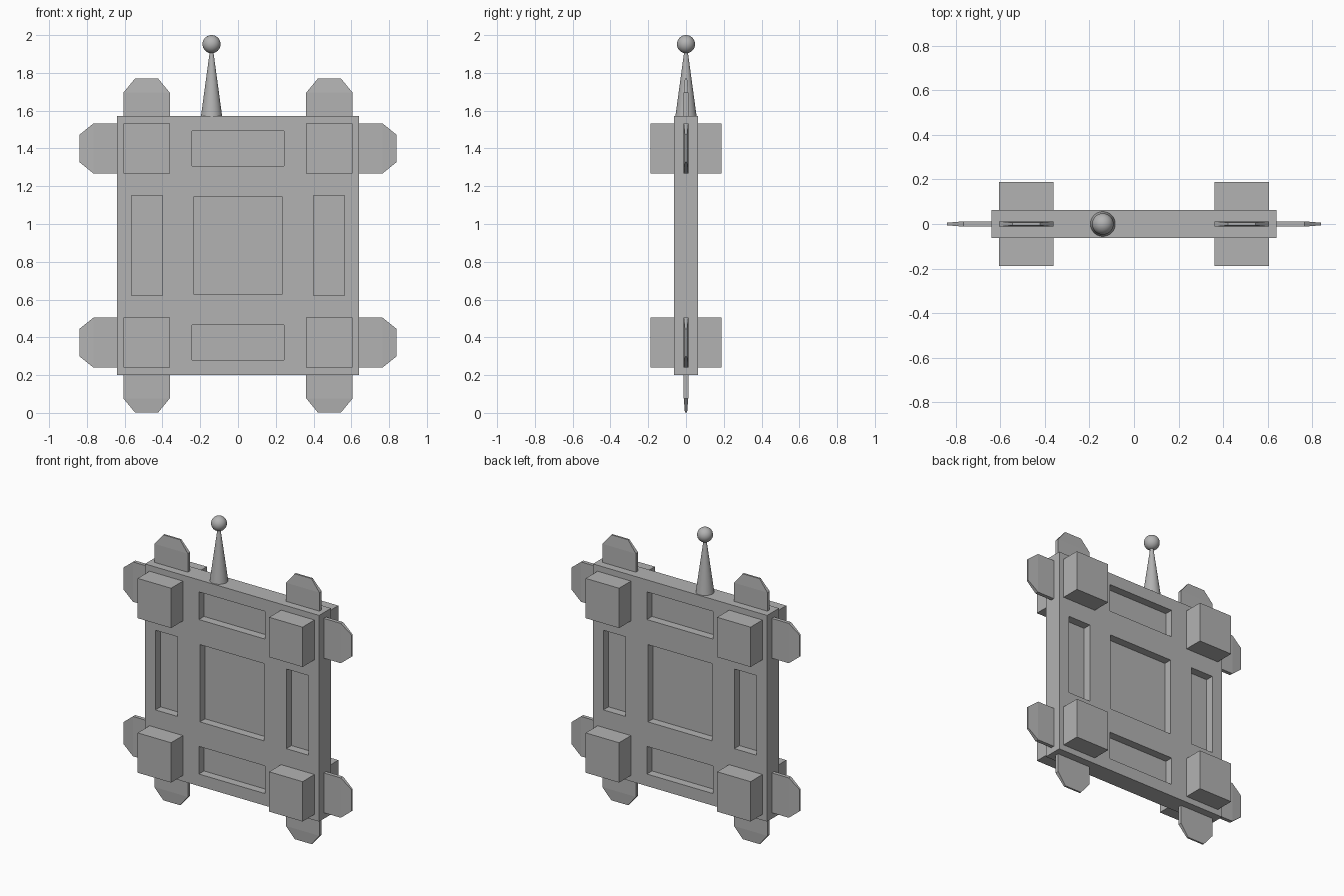
import bpy
import bmesh
import math
from mathutils import Matrix, Vector

cube = bpy.data.objects.get("Cube")
if cube:
    bpy.data.objects.remove(cube)

grey = bpy.data.materials.new("matte_grey")
grey.use_nodes = True
grey.diffuse_color = (0.45, 0.45, 0.45, 1)
bsdf = next(n for n in grey.node_tree.nodes if n.type == "BSDF_PRINCIPLED")
bsdf.inputs["Base Color"].default_value = grey.diffuse_color
bsdf.inputs["Roughness"].default_value = 0.7


def finish(name, bm):
    bmesh.ops.recalc_face_normals(bm, faces=bm.faces)
    mesh = bpy.data.meshes.new(name)
    bm.to_mesh(mesh)
    bm.free()
    mesh.materials.append(grey)
    obj = bpy.data.objects.new(name, mesh)
    bpy.context.collection.objects.link(obj)
    return obj


def add_box(bm, centre, size):
    matrix = Matrix.Translation(centre) @ Matrix.Diagonal((*size, 1))
    bmesh.ops.create_cube(bm, size=1, matrix=matrix)


def box(name, centre, size):
    bm = bmesh.new()
    add_box(bm, centre, size)
    return finish(name, bm)


def tab(name, base, out, across, half_width, tip_half_width, length):
    """Thin plate whose tip narrows in width and thickness."""
    bm = bmesh.new()
    rings = []
    sections = [(-0.02, half_width, 0.012),
                (length - 0.074, half_width, 0.012),
                (length, tip_half_width, 0.006)]
    for dist, w, t in sections:
        rings.append([bm.verts.new(base + out * dist + across * (w * a) + Vector((0, t * b, 0)))
                      for a, b in ((-1, -1), (1, -1), (1, 1), (-1, 1))])
    for lower, upper in zip(rings, rings[1:]):
        for i in range(4):
            j = (i + 1) % 4
            bm.faces.new((lower[i], lower[j], upper[j], upper[i]))
    bm.faces.new(rings[0])
    bm.faces.new(rings[-1])
    return finish(name, bm)


# Panel with five recesses on both faces
HALF_X, HALF_Y, BOTTOM, TOP = 0.641, 0.063, 0.2, 1.572
MID = (BOTTOM + TOP) / 2
panel = box("panel", (0, 0, MID), (HALF_X * 2, HALF_Y * 2, TOP - BOTTOM))

recesses = [(0, MID, 0.472, 0.514),
            (0, 1.4, 0.487, 0.184), (0, 0.372, 0.487, 0.184),
            (-0.482, MID, 0.164, 0.53), (0.482, MID, 0.164, 0.53)]
DEPTH = 0.054
bm = bmesh.new()
for x, z, w, h in recesses:
    for side in (-1, 1):
        add_box(bm, (x, side * HALF_Y, z), (w, DEPTH * 2, h))
cutter = finish("recess_cutter", bm)
cutter.hide_render = True

cut = panel.modifiers.new("recesses", "BOOLEAN")
cut.operation = "DIFFERENCE"
cut.solver = "EXACT"
cut.object = cutter
bpy.context.view_layer.objects.active = panel
bpy.ops.object.modifier_apply(modifier=cut.name)
bpy.data.objects.remove(cutter)

# Corner blocks, each with one upright tab and one sideways tab
X, Z = Vector((1, 0, 0)), Vector((0, 0, 1))
for sx, side in ((-1, "right"), (1, "left")):
    for sz, level in ((-1, "lower"), (1, "upper")):
        x, z = sx * 0.484, MID + sz * 0.514
        corner = level + "_" + side
        box(corner + "_block", (x, 0, z), (0.246, 0.376, 0.265))
        edge = TOP if sz > 0 else BOTTOM
        tab(corner + "_upright_tab", Vector((x, 0, edge)), Z * sz, X, 0.123, 0.062, 0.197)
        tab(corner + "_side_tab", Vector((sx * HALF_X, 0, z)), X * sx, Z, 0.1325, 0.073, 0.198)

# Antenna: tapered mast and ball
AX = -0.14
bm = bmesh.new()
bmesh.ops.create_cone(bm, cap_ends=True, segments=32, radius1=0.056, radius2=0.003,
                      depth=0.39, matrix=Matrix.Translation((AX, 0, TOP + 0.194)))
mast = finish("antenna_mast", bm)
bm = bmesh.new()
bmesh.ops.create_uvsphere(bm, u_segments=32, v_segments=16, radius=0.048,
                          matrix=Matrix.Translation((AX, 0, 1.952)))
ball = finish("antenna_ball", bm)

bpy.ops.object.select_all(action="DESELECT")
for obj in (mast, ball):
    obj.select_set(True)
bpy.context.view_layer.objects.active = mast
bpy.ops.object.shade_smooth_by_angle(angle=math.radians(35))
